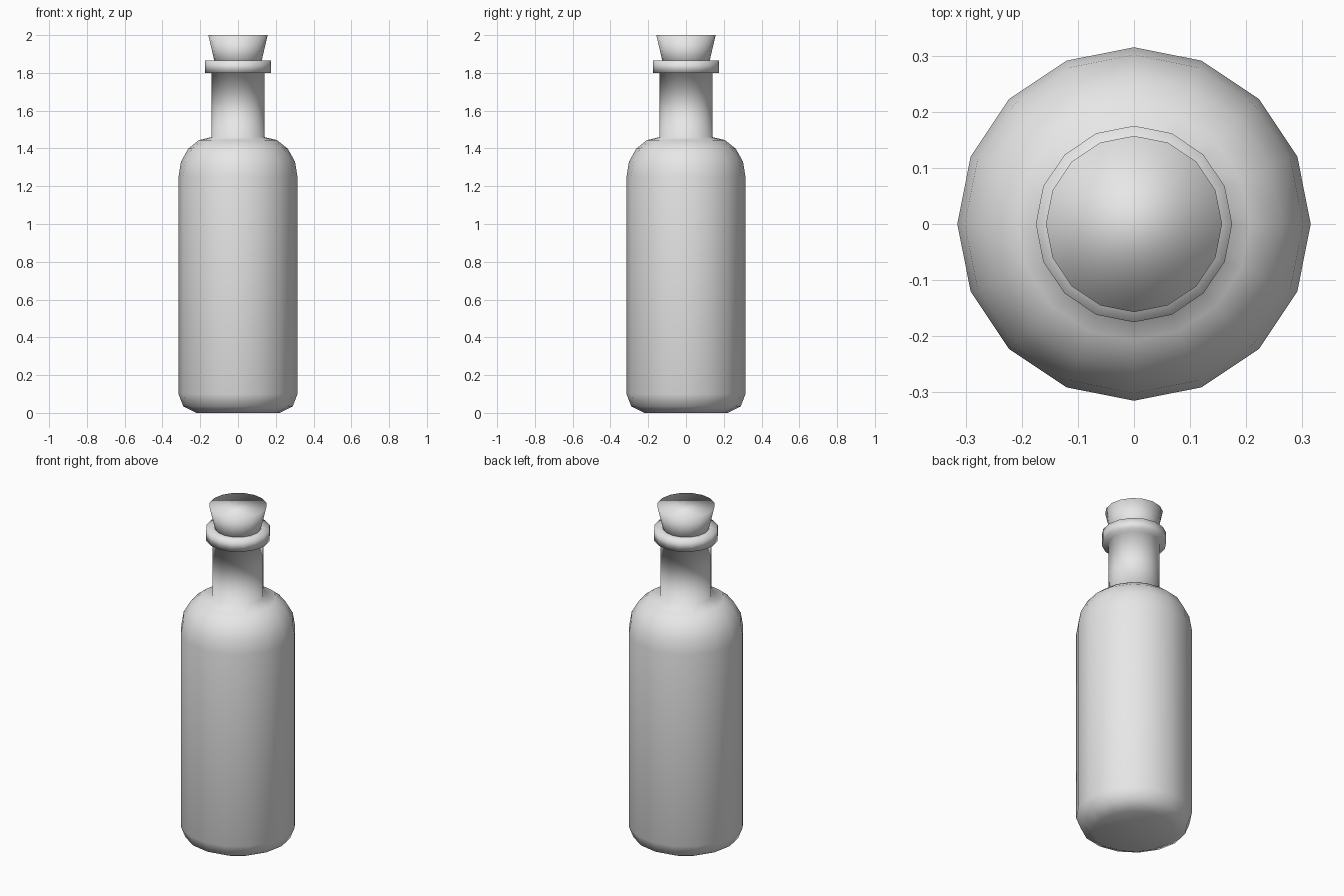
import bpy
import bmesh
from math import cos, sin, pi

if "Cube" in bpy.data.objects:
    bpy.data.objects.remove(bpy.data.objects["Cube"], do_unlink=True)

SIDES = 16
grey = bpy.data.materials.new("light grey")
grey.use_nodes = True
COLOUR = (0.8, 0.8, 0.8, 1)
grey.diffuse_color = COLOUR
grey.node_tree.nodes["Principled BSDF"].inputs["Base Color"].default_value = COLOUR


def lathe(name, profile):
    """Revolve a bottom-to-top (radius, height) profile and cap both ends."""
    bm = bmesh.new()
    rings = [[bm.verts.new((r * cos(2 * pi * i / SIDES), r * sin(2 * pi * i / SIDES), z))
              for i in range(SIDES)] for r, z in profile]
    for low, high in zip(rings, rings[1:]):
        for i in range(SIDES):
            j = (i + 1) % SIDES
            bm.faces.new((low[i], low[j], high[j], high[i]))
    bm.faces.new(rings[0][::-1])
    bm.faces.new(rings[-1])
    for face in bm.faces:
        face.smooth = True
    mesh = bpy.data.meshes.new(name)
    bm.to_mesh(mesh)
    bm.free()
    mesh.materials.append(grey)
    obj = bpy.data.objects.new(name, mesh)
    bpy.context.collection.objects.link(obj)
    return obj


# Bottle: chamfered base, straight body, rounded shoulder, neck and lip
base = [(0.22, 0), (0.29, 0.035), (0.315, 0.1)]
shoulder = [(0.14 + 0.175 * cos(a * pi / 8), 1.25 + 0.21 * sin(a * pi / 8)) for a in range(4)]
neck = [(0.14, 1.46), (0.14, 1.8)]
lip = [(0.175, 1.8), (0.175, 1.865), (0.12, 1.865)]
lathe("bottle", base + shoulder + neck + lip)

# Tapered stopper seated in the lip
lathe("stopper", [(0.115, 1.82), (0.157, 2.0)])
